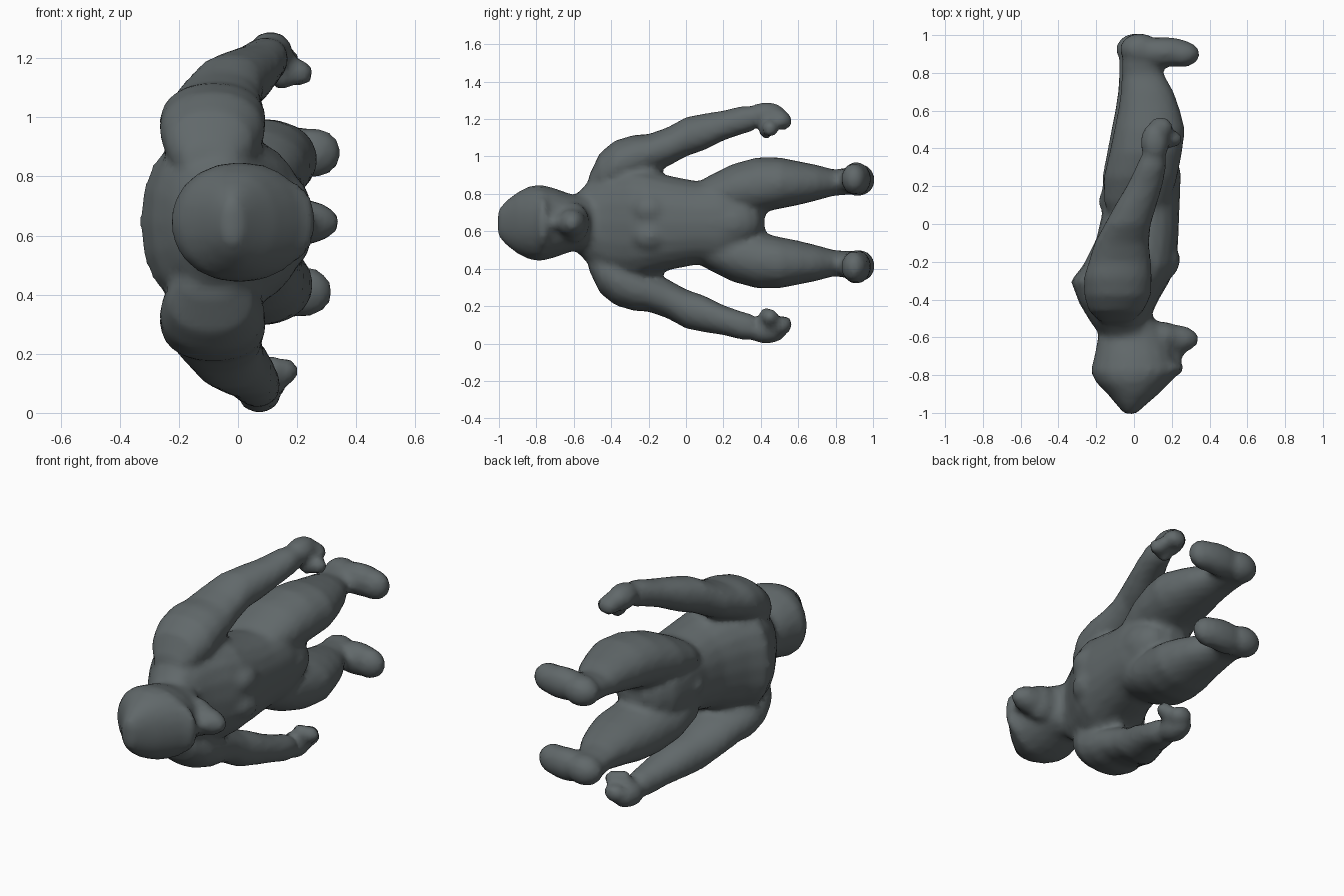
import bpy, bmesh, math
from mathutils import Matrix

MID = 0.645  # height of the mirror plane (figure lies on its side)
BOTH = (1, -1)
bm = bmesh.new()


def shift(s, y, lean):
    """the lower limbs hang slightly further back than the upper ones"""
    return -lean * min(1, max(0, y / 0.45)) if s < 0 else 0


def loft(rings, sides=(1,), lean=0, square=0.88, n=20):
    """rings: (y, x_back, x_front, w_inner, w_outer), w measured from the mirror plane"""
    for s in sides:
        loops = []
        for y, xa, xb, wa, wb in rings:
            loop = []
            for i in range(n):
                a = 2 * math.pi * i / n
                c, d = (math.copysign(abs(v) ** square, v) for v in (math.cos(a), math.sin(a)))
                loop.append(bm.verts.new(((xa + xb) / 2 + (xb - xa) / 2 * c + shift(s, y, lean), y,
                                          MID + s * ((wa + wb) / 2 + (wb - wa) / 2 * d))))
            loops.append(loop)
        for p, q in zip(loops, loops[1:]):
            for i in range(n):
                j = (i + 1) % n
                bm.faces.new((p[i], p[j], q[j], q[i]))
        bm.faces.new(loops[0])
        bm.faces.new(loops[-1])


def blob(c, r, sides=(1,), tilt=0, lean=0):
    """ellipsoid at (x, y, w) with radii r, tilted about the x axis"""
    for s in sides:
        m = (Matrix.Translation((c[0] + shift(s, c[1], lean), c[1], MID + s * c[2]))
             @ Matrix.Rotation(s * math.radians(tilt), 4, 'X') @ Matrix.Diagonal((*r, 1)))
        bmesh.ops.create_uvsphere(bm, u_segments=18, v_segments=12, radius=1, matrix=m)


# torso
loft([(-0.60, -0.17, 0.09, -0.14, 0.14), (-0.52, -0.23, 0.08, -0.22, 0.22),
      (-0.42, -0.29, 0.12, -0.29, 0.29), (-0.30, -0.335, 0.19, -0.31, 0.31),
      (-0.22, -0.27, 0.225, -0.29, 0.29), (-0.08, -0.20, 0.235, -0.25, 0.25),
      (0.05, -0.17, 0.24, -0.225, 0.225), (0.18, -0.17, 0.245, -0.23, 0.23),
      (0.30, -0.15, 0.23, -0.19, 0.19), (0.38, -0.09, 0.18, -0.13, 0.13),
      (0.42, -0.02, 0.10, -0.06, 0.06)])
# chest, belly, seat bump
blob((0.12, -0.19, 0.07), (0.125, 0.12, 0.10), BOTH)
blob((0.13, 0.24, 0), (0.12, 0.17, 0.13))
blob((-0.13, 0.12, 0), (0.06, 0.06, 0.05))
# neck and skull
loft([(-1.005, -0.05, 0.01, -0.07, 0.07), (-0.96, -0.09, 0.06, -0.12, 0.12),
      (-0.90, -0.14, 0.13, -0.165, 0.165), (-0.84, -0.20, 0.19, -0.195, 0.195),
      (-0.78, -0.23, 0.245, -0.205, 0.205), (-0.70, -0.21, 0.22, -0.185, 0.185),
      (-0.62, -0.195, 0.20, -0.155, 0.155), (-0.54, -0.18, 0.15, -0.145, 0.145),
      (-0.47, -0.19, 0.07, -0.15, 0.15)], square=0.95)
# brow, muzzle, jaw
blob((0.17, -0.765, 0), (0.095, 0.045, 0.14))
blob((0.17, -0.70, 0), (0.09, 0.07, 0.05))
blob((0.19, -0.61, 0), (0.155, 0.08, 0.08))
blob((0.14, -0.60, 0), (0.12, 0.085, 0.11))
# arms
loft([(-0.52, -0.18, -0.01, 0.15, 0.25), (-0.46, -0.24, 0.05, 0.15, 0.375),
      (-0.38, -0.265, 0.09, 0.17, 0.44), (-0.28, -0.265, 0.095, 0.22, 0.47),
      (-0.20, -0.24, 0.09, 0.26, 0.475), (-0.10, -0.21, 0.08, 0.30, 0.51),
      (0.0, -0.155, 0.09, 0.355, 0.565), (0.10, -0.10, 0.12, 0.39, 0.585),
      (0.20, -0.04, 0.15, 0.44, 0.60), (0.30, 0.01, 0.17, 0.475, 0.625),
      (0.36, 0.035, 0.17, 0.49, 0.625)], BOTH, 0.04, square=0.92)
# hands: palm, curled fingers, thumb
blob((0.11, 0.43, 0.575), (0.075, 0.11, 0.07), BOTH, 0, 0.04)
blob((0.14, 0.51, 0.55), (0.065, 0.06, 0.05), BOTH, -30, 0.04)
blob((0.205, 0.45, 0.505), (0.05, 0.045, 0.045), BOTH, 0, 0.05)
blob((0.15, 0.43, 0.50), (0.055, 0.04, 0.05), BOTH, 0, 0.04)
# legs
loft([(0.02, -0.12, 0.14, 0.06, 0.19), (0.12, -0.16, 0.19, 0.04, 0.25),
      (0.25, -0.16, 0.23, 0.04, 0.315), (0.38, -0.13, 0.255, 0.05, 0.35),
      (0.50, -0.105, 0.27, 0.075, 0.35), (0.60, -0.085, 0.245, 0.095, 0.33),
      (0.70, -0.07, 0.21, 0.12, 0.31), (0.79, -0.065, 0.16, 0.145, 0.285),
      (0.86, -0.065, 0.14, 0.15, 0.295), (0.92, -0.06, 0.12, 0.15, 0.30)], BOTH, 0.015, square=0.93)
# feet
blob((0.03, 0.925, 0.23), (0.105, 0.085, 0.085), BOTH, 0, 0.02)
blob((0.16, 0.91, 0.235), (0.18, 0.08, 0.09), BOTH, 0, 0.025)
blob((0.25, 0.90, 0.235), (0.10, 0.07, 0.085), BOTH, 0, 0.03)

# one skin over all parts
bmesh.ops.recalc_face_normals(bm, faces=bm.faces)
mesh = bpy.data.meshes.new("ape_body")
bm.to_mesh(mesh)
bm.free()
body = bpy.data.objects.new("ape_body", mesh)
bpy.context.collection.objects.link(body)
remesh = body.modifiers.new("skin", 'REMESH')
remesh.mode = 'VOXEL'
remesh.voxel_size = 0.022
remesh.use_smooth_shade = True
soften = body.modifiers.new("soften", 'SMOOTH')
soften.factor = 0.5
soften.iterations = 1

# dark hide
mat = bpy.data.materials.new("dark_hide")
mat.diffuse_color = (0.12, 0.14, 0.145, 1)
mesh.materials.append(mat)
